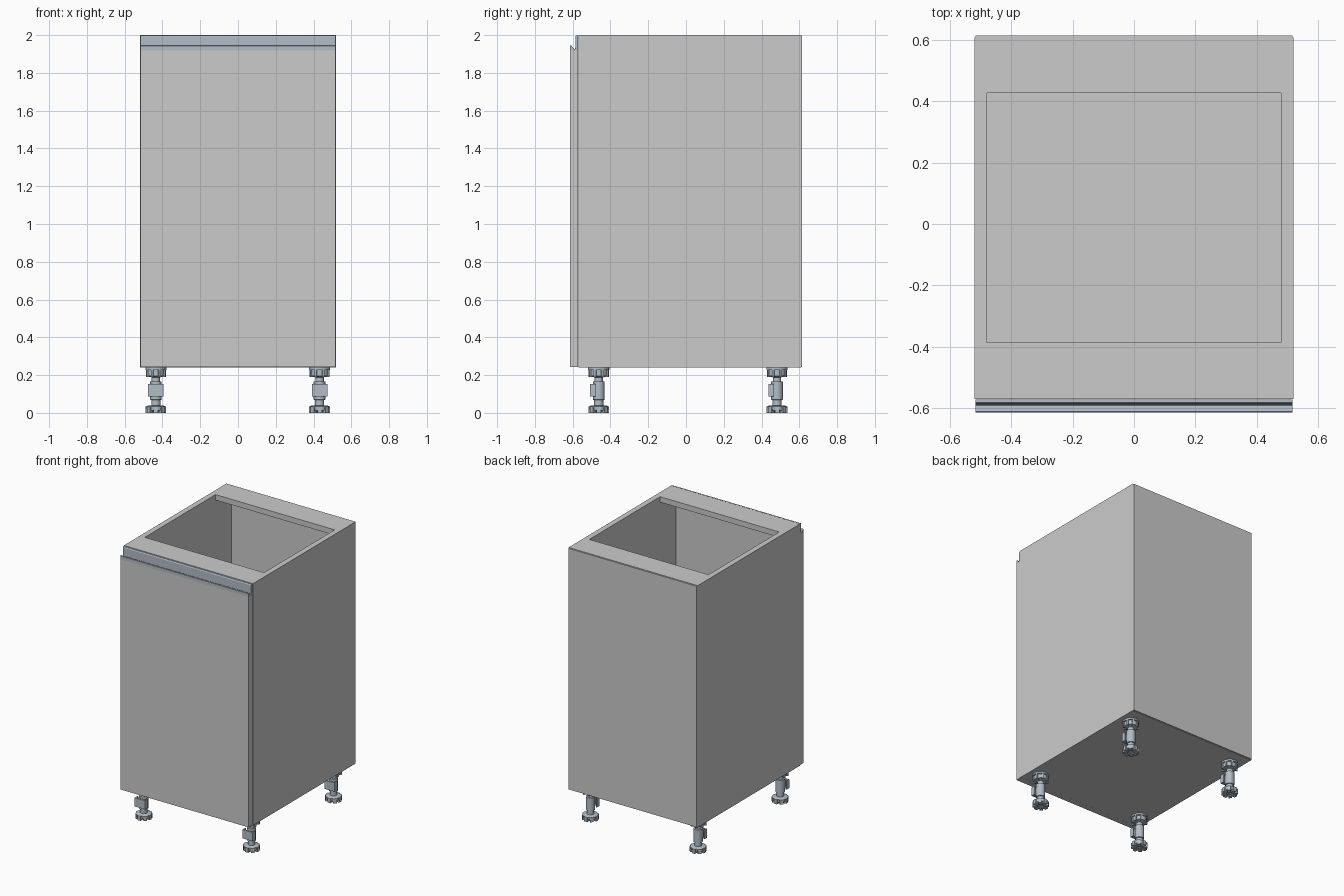
import bpy, bmesh, math
from mathutils import Matrix, Vector

if "Cube" in bpy.data.objects:
    bpy.data.objects.remove(bpy.data.objects["Cube"])

metal = bpy.data.materials.new("metal")
metal.diffuse_color = (0.45, 0.51, 0.57, 1)
metal.use_nodes = True
metal.node_tree.nodes["Principled BSDF"].inputs["Base Color"].default_value = metal.diffuse_color


def finish(bm, name, mat=None, smooth=False):
    bmesh.ops.recalc_face_normals(bm, faces=bm.faces[:])
    me = bpy.data.meshes.new(name)
    bm.to_mesh(me)
    bm.free()
    ob = bpy.data.objects.new(name, me)
    bpy.context.collection.objects.link(ob)
    if mat:
        me.materials.append(mat)
    if smooth:
        bpy.ops.object.select_all(action='DESELECT')
        bpy.context.view_layer.objects.active = ob
        ob.select_set(True)
        bpy.ops.object.shade_smooth_by_angle(angle=math.radians(35))
    return ob


def add_box(bm, lo, hi, turn=0):
    lo, hi = Vector(lo), Vector(hi)
    m = (Matrix.Rotation(turn, 4, 'Z') @ Matrix.Translation((lo + hi) / 2)
         @ Matrix.Diagonal((*(hi - lo), 1)))
    bmesh.ops.create_cube(bm, size=1, matrix=m)


def box(name, lo, hi):
    bm = bmesh.new()
    add_box(bm, lo, hi)
    return finish(bm, name)


def add_lathe(bm, profile, steps=24):
    verts = [bm.verts.new((r, 0, z)) for r, z in profile]
    edges = [bm.edges.new(p) for p in zip(verts, verts[1:])]
    bmesh.ops.spin(bm, geom=verts + edges, cent=(0, 0, 0), axis=(0, 0, 1),
                   angle=2 * math.pi, steps=steps, use_merge=True)
    bmesh.ops.remove_doubles(bm, verts=bm.verts[:], dist=1e-5)


# Carcass panels
for side, s in (("left", -1), ("right", 1)):
    xs = sorted((s * 0.48, s * 0.52))
    box(side + "_side_panel", (xs[0], -0.57, 0.24), (xs[1], 0.608, 2.0))
box("bottom_panel", (-0.48, -0.57, 0.24), (0.48, 0.608, 0.28))
box("front_top_rail", (-0.48, -0.57, 1.96), (0.48, -0.387, 2.0))
box("back_top_rail", (-0.48, 0.427, 1.96), (0.48, 0.608, 2.0))
box("back_panel", (-0.517, 0.608, 0.243), (0.517, 0.615, 1.997))

# Door with a recessed metal grip along its top edge
box("door", (-0.517, -0.615, 0.242), (0.517, -0.573, 1.918))
grip = [(-0.615, 1.918), (-0.615, 1.942), (-0.612, 1.946), (-0.607, 1.944),
        (-0.598, 1.932), (-0.592, 1.926), (-0.588, 1.928), (-0.586, 1.934),
        (-0.586, 1.992), (-0.582, 1.999), (-0.573, 1.999), (-0.573, 1.918)]
bm = bmesh.new()
face = bm.faces.new([bm.verts.new((-0.517, y, z)) for y, z in grip])
ext = bmesh.ops.extrude_face_region(bm, geom=[face], use_keep_orig=True)
bmesh.ops.translate(bm, vec=(1.034, 0, 0),
                    verts=[v for v in ext["geom"] if isinstance(v, bmesh.types.BMVert)])
finish(bm, "door_grip", metal)

# Adjustable foot: base, stem and ribbed socket
bm = bmesh.new()
add_lathe(bm, [(0, 0.006), (0.036, 0.006), (0.048, 0.012), (0.052, 0.034),
               (0.044, 0.038), (0.024, 0.04), (0.024, 0.068), (0.031, 0.07),
               (0.031, 0.165), (0.022, 0.167), (0.022, 0.188), (0.034, 0.192),
               (0.048, 0.196), (0.048, 0.226), (0.056, 0.228), (0.056, 0.24), (0, 0.24)])
for i in range(8):
    a = i * math.pi / 4
    add_box(bm, (0.022, -0.012, 0), (0.055, 0.012, 0.034), a)
    add_box(bm, (0.02, -0.006, 0.19), (0.055, 0.006, 0.236), a + math.pi / 8)
# Plinth clip on the front of the stem
add_box(bm, (-0.041, -0.046, 0.088), (0.041, -0.036, 0.152))
add_box(bm, (-0.022, -0.038, 0.095), (0.022, -0.02, 0.145))
for x in (-0.041, 0.033):
    add_box(bm, (x, -0.046, 0.088), (x + 0.008, -0.015, 0.152))
foot = finish(bm, "front_left_foot", metal, True)
foot.location = (-0.435, -0.462, 0)
for name, x, y in (("front_right_foot", 0.432, -0.462),
                   ("back_left_foot", -0.435, 0.482),
                   ("back_right_foot", 0.432, 0.482)):
    twin = foot.copy()
    twin.name = name
    twin.location = (x, y, 0)
    bpy.context.collection.objects.link(twin)
